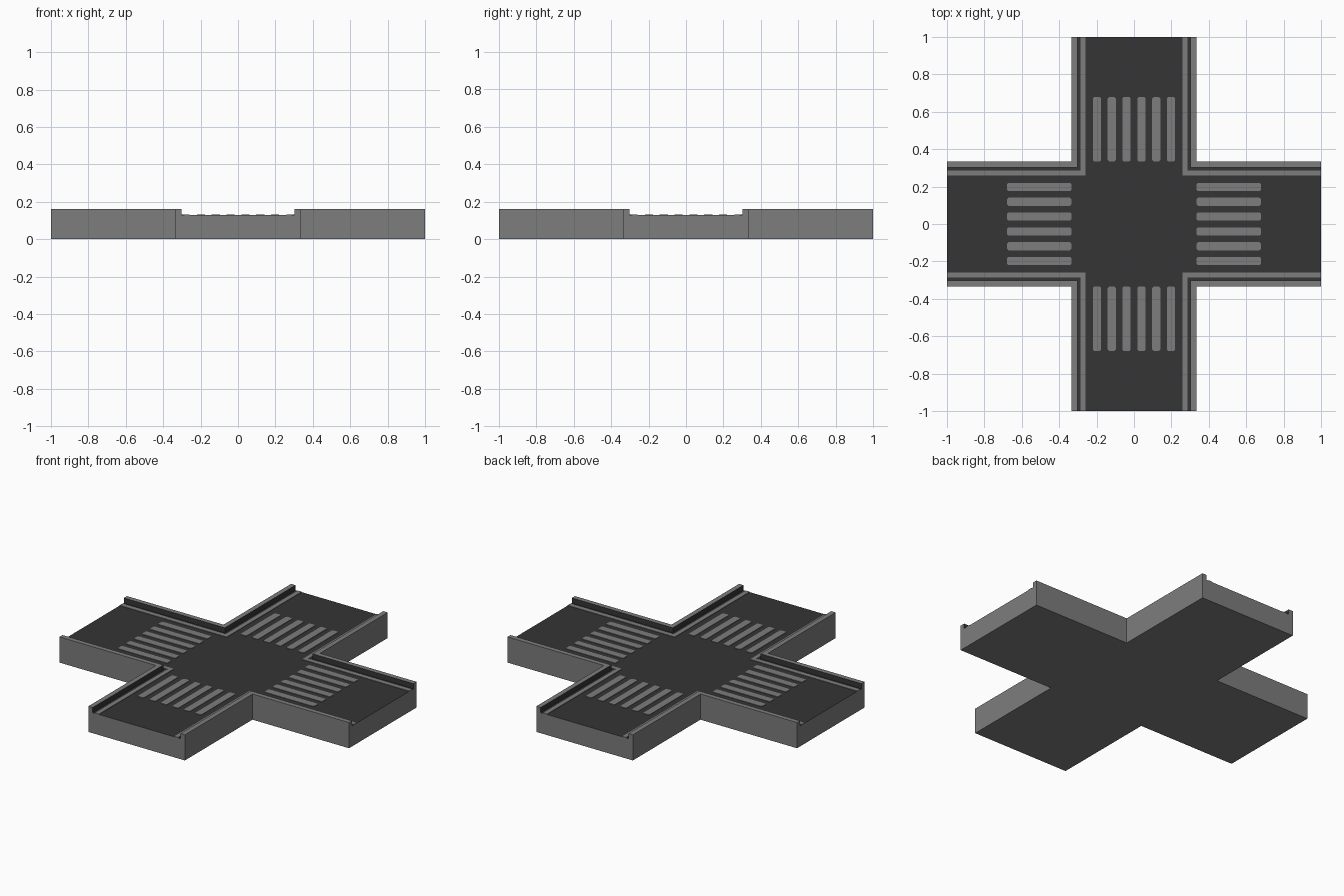
import bpy, bmesh

if "Cube" in bpy.data.objects:
    bpy.data.objects.remove(bpy.data.objects["Cube"])

H, ROAD, TOP = 0.3333, 0.128, 0.16   # arm half width, road height, curb height
CURB = 0.303                          # inner edge of the curb
LINE_OUT, LINE_IN = 0.286, 0.26       # painted edge line
PAINT = 0.003                         # paint thickness


def material(name, v):
    m = bpy.data.materials.new(name)
    m.diffuse_color = (v, v, v, 1)
    m.use_nodes = True
    m.node_tree.nodes["Principled BSDF"].inputs["Base Color"].default_value = m.diffuse_color
    return m


concrete = material("light_concrete", 0.205)
asphalt = material("dark_asphalt", 0.035)


def finish(bm, name, mats):
    bmesh.ops.recalc_face_normals(bm, faces=bm.faces)
    me = bpy.data.meshes.new(name)
    bm.to_mesh(me)
    bm.free()
    ob = bpy.data.objects.new(name, me)
    for m in mats:
        me.materials.append(m)
    bpy.context.collection.objects.link(ob)
    return ob


def turn(p, q):
    """Rotate a 2D point by q quarter turns."""
    x, y = p
    for _ in range(q):
        x, y = -y, x
    return x, y


def corner(outer, inner):
    """L-shaped strip along one corner of the crossing."""
    return [(1, inner), (1, outer), (outer, outer), (outer, 1), (inner, 1), (inner, inner)]


def raise_faces(bm, faces, dz):
    new = bmesh.ops.extrude_face_region(bm, geom=faces)["geom"]
    bmesh.ops.translate(bm, vec=(0, 0, dz), verts=[g for g in new if isinstance(g, bmesh.types.BMVert)])
    return [g for g in new if isinstance(g, bmesh.types.BMFace)]


def plate(bm, points, z, dz):
    f = bm.faces.new([bm.verts.new((x, y, z)) for x, y in points])
    raise_faces(bm, [f], dz)


# Cross-shaped slab: road area plus four L-shaped curbs in one mesh
bm = bmesh.new()
outline = [turn(p, q) for q in range(4) for p in ((1, CURB), (CURB, CURB), (CURB, 1))]
for pts in [outline] + [[turn(p, q) for p in corner(H, CURB)] for q in range(4)]:
    bm.faces.new([bm.verts.new((x, y, 0)) for x, y in pts])
bmesh.ops.remove_doubles(bm, verts=bm.verts, dist=1e-5)
tops = raise_faces(bm, bm.faces[:], ROAD)
road = max(tops, key=lambda f: f.calc_area())
road.material_index = 1
raise_faces(bm, [f for f in tops if f is not road], TOP - ROAD)
bmesh.ops.triangulate(bm, faces=[f for f in bm.faces if len(f.verts) > 4])
finish(bm, "crossroad_slab", [concrete, asphalt])

# Painted edge lines beside the curbs
bm = bmesh.new()
for q in range(4):
    plate(bm, [turn(p, q) for p in corner(LINE_OUT, LINE_IN)], ROAD, PAINT)
finish(bm, "edge_lines", [concrete])

# Zebra crossing stripes with clipped corners, six on each arm
bm = bmesh.new()
w, c, y0, y1 = 0.0215, 0.006, 0.335, 0.678
for q in range(4):
    for i in range(6):
        x = (i - 2.5) * 0.0793
        a, b = x - w, x + w
        pts = [(a + c, y0), (b - c, y0), (b, y0 + c), (b, y1 - c),
               (b - c, y1), (a + c, y1), (a, y1 - c), (a, y0 + c)]
        plate(bm, [turn(p, q) for p in pts], ROAD, PAINT)
finish(bm, "zebra_stripes", [concrete])
